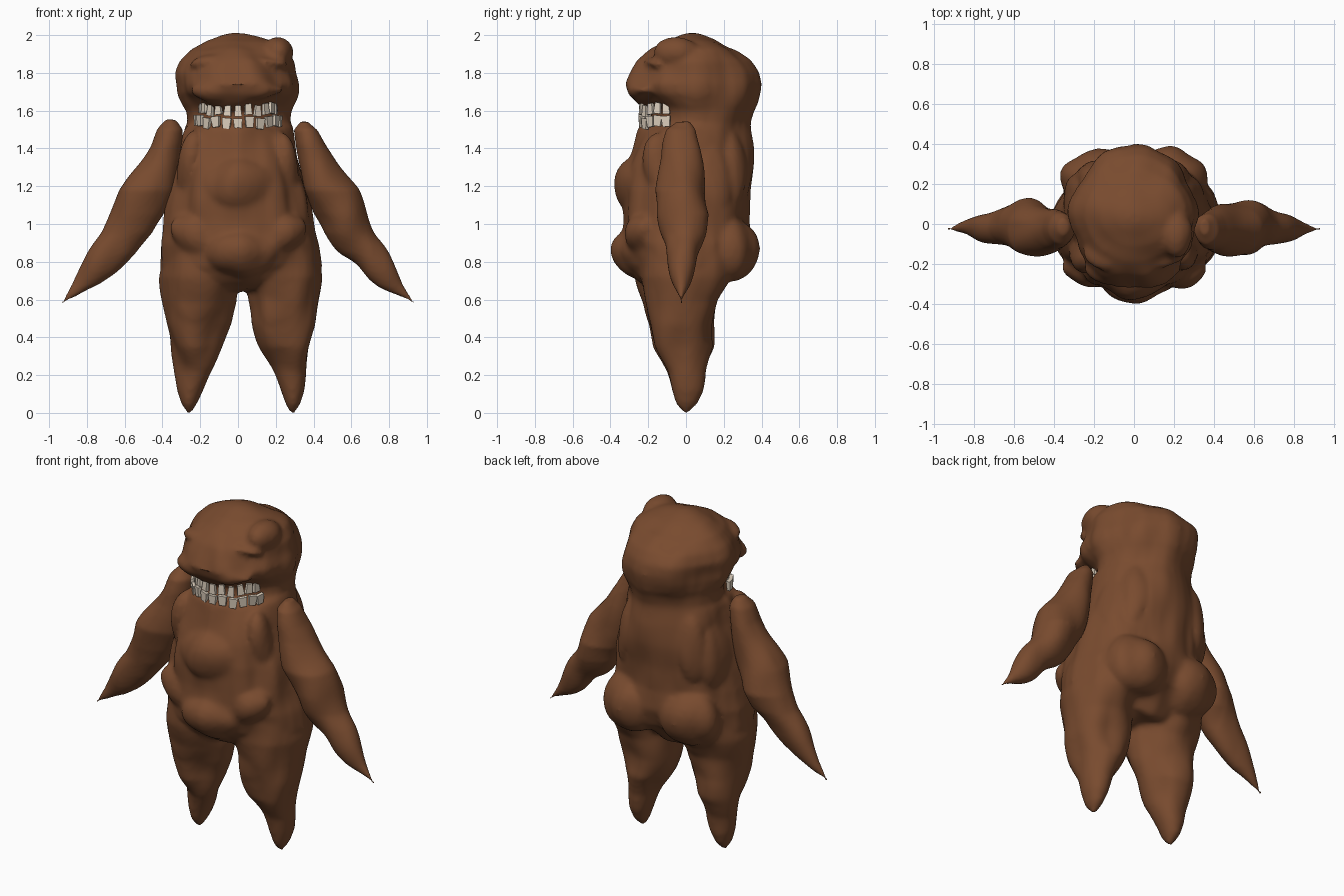
import bpy, bmesh, math
from mathutils import Matrix, Vector, noise

if "Cube" in bpy.data.objects:
    bpy.data.objects.remove(bpy.data.objects["Cube"], do_unlink=True)


def material(name, rgb):
    m = bpy.data.materials.new(name)
    m.use_nodes = True
    m.diffuse_color = (*rgb, 1)
    bsdf = m.node_tree.nodes["Principled BSDF"]
    bsdf.inputs["Base Color"].default_value = (*rgb, 1)
    bsdf.inputs["Roughness"].default_value = 0.8
    return m


brown = material("brown hide", (0.19, 0.07, 0.028))
ivory = material("ivory teeth", (0.74, 0.64, 0.52))


def loft(bm, rings, side=1, shift=0, n=28):
    """Closed skin through horizontal ovals (z, x0, x1, y0, y1)."""
    loops = []
    for z, x0, x1, y0, y1 in rings:
        cx, cy, rx, ry = (x0 + x1) / 2, (y0 + y1) / 2, (x1 - x0) / 2, (y1 - y0) / 2
        loops.append([bm.verts.new((shift + side * (cx + rx * math.cos(math.tau * i / n)),
                                    cy + ry * math.sin(math.tau * i / n), z)) for i in range(n)])
    faces = [bm.faces.new(loops[0]), bm.faces.new(loops[-1])]
    for a, b in zip(loops, loops[1:]):
        for i in range(n):
            j = (i + 1) % n
            faces.append(bm.faces.new((a[i], a[j], b[j], b[i])))
    bmesh.ops.recalc_face_normals(bm, faces=faces)


def blob(bm, place, size, tilt=0):
    """Ellipsoid lump, tilted about the front-back axis."""
    mat = Matrix.Translation(place) @ Matrix.Rotation(tilt, 4, 'Y') @ Matrix.Diagonal((*size, 1))
    bmesh.ops.create_icosphere(bm, subdivisions=3, radius=1, matrix=mat)


def add_object(name, mesh, mat):
    ob = bpy.data.objects.new(name, mesh)
    bpy.context.collection.objects.link(ob)
    mesh.materials.clear()
    mesh.materials.append(mat)
    return ob


def hide_skin(name, bm, voxel, rounds, lump):
    """Fuse the lumps into one skin, soften it and give it an uneven surface."""
    mesh = bpy.data.meshes.new(name)
    bm.to_mesh(mesh)
    bm.free()
    ob = add_object(name, mesh, brown)
    rm = ob.modifiers.new("fuse", 'REMESH')
    rm.mode, rm.voxel_size = 'VOXEL', voxel
    sm = ob.modifiers.new("soften", 'SMOOTH')
    sm.factor, sm.iterations = 0.5, rounds
    dg = bpy.context.evaluated_depsgraph_get()
    skin = bpy.data.meshes.new_from_object(ob.evaluated_get(dg))
    ob.modifiers.clear()
    ob.data = skin
    skin.materials.clear()
    skin.materials.append(brown)
    normals = [v.normal.copy() for v in skin.vertices]
    for v, nor in zip(skin.vertices, normals):
        p = Vector((v.co.x * 7, v.co.y * 7, v.co.z * 3.5))
        fade = min(1, v.co.z * 4, max(0, 2.05 - v.co.z) * 5)
        v.co += nor * lump * fade * noise.noise(p)
    for poly in skin.polygons:
        poly.use_smooth = True
    return ob


# Torso, neck with the mouth recess, and skull
body = bmesh.new()
loft(body, [
    (0.65, -0.32, 0.35, -0.17, 0.16), (0.70, -0.38, 0.41, -0.23, 0.21),
    (0.78, -0.405, 0.435, -0.31, 0.31), (0.90, -0.415, 0.435, -0.35, 0.345),
    (1.02, -0.40, 0.415, -0.34, 0.33), (1.18, -0.355, 0.37, -0.34, 0.34),
    (1.30, -0.33, 0.335, -0.32, 0.35), (1.42, -0.31, 0.31, -0.275, 0.35),
    (1.51, -0.285, 0.285, -0.24, 0.345), (1.535, -0.265, 0.27, -0.18, 0.345),
    (1.60, -0.27, 0.275, -0.18, 0.36), (1.635, -0.29, 0.29, -0.235, 0.375),
    (1.69, -0.31, 0.31, -0.31, 0.385), (1.74, -0.31, 0.31, -0.335, 0.39),
    (1.80, -0.315, 0.295, -0.29, 0.375), (1.86, -0.29, 0.29, -0.25, 0.335),
    (1.92, -0.245, 0.26, -0.185, 0.265), (1.97, -0.16, 0.18, -0.11, 0.17),
    (2.0, -0.08, 0.09, -0.03, 0.09), (2.01, -0.03, 0.04, 0.0, 0.06)])

# Tapering legs
for s in (1, -1):
    loft(body, [
        (0.0, 0.26, 0.285, -0.015, 0.015), (0.05, 0.235, 0.315, -0.055, 0.06),
        (0.12, 0.205, 0.335, -0.075, 0.085), (0.22, 0.16, 0.35, -0.10, 0.095),
        (0.35, 0.105, 0.37, -0.17, 0.15), (0.47, 0.06, 0.40, -0.19, 0.14),
        (0.60, 0.035, 0.415, -0.215, 0.165), (0.72, 0.03, 0.42, -0.25, 0.23),
        (0.85, 0.06, 0.40, -0.26, 0.27)], s, 0.015)

# Mirrored lumps: place, size, tilt
for place, size, tilt in [
        ((0.18, 0.21, 0.87), (0.19, 0.165, 0.18), 0),          # rump
        ((0.20, 0.235, 1.30), (0.08, 0.08, 0.22), -0.1),       # back fold
        ((0.27, 0.11, 1.22), (0.08, 0.13, 0.24), -0.1),        # flank fold
        ((0.25, -0.14, 1.32), (0.065, 0.09, 0.18), -0.15),     # chest fold
        ((0.19, -0.22, 0.93), (0.19, 0.10, 0.11), -0.45),      # belly apron
        ((0.22, -0.15, 0.60), (0.11, 0.06, 0.17), 0),          # thigh
        ((0.15, -0.145, 1.86), (0.11, 0.08, 0.035), 0.15),     # brow
        ((0.12, -0.21, 1.71), (0.13, 0.10, 0.06), 0)]:         # muzzle
    for s in (1, -1):
        blob(body, (s * place[0], *place[1:]), size, s * tilt)

# Single lumps: belly, chest, crown knob
blob(body, (0.02, -0.26, 0.86), (0.20, 0.135, 0.13))
blob(body, (0.0, -0.25, 1.20), (0.19, 0.12, 0.17))
blob(body, (0.21, -0.05, 1.91), (0.08, 0.12, 0.08))
hide_skin("body", body, 0.015, 6, 0.03)

# Arms hanging outward to a point
for s, name in ((1, "left_arm"), (-1, "right_arm")):
    arm = bmesh.new()
    loft(arm, [
        (1.545, 0.33, 0.375, -0.05, 0.02), (1.50, 0.295, 0.425, -0.10, 0.05),
        (1.42, 0.30, 0.465, -0.12, 0.065), (1.34, 0.31, 0.52, -0.13, 0.075),
        (1.18, 0.345, 0.635, -0.165, 0.10), (1.05, 0.395, 0.69, -0.15, 0.125),
        (0.95, 0.45, 0.73, -0.13, 0.105), (0.84, 0.545, 0.795, -0.105, 0.065),
        (0.75, 0.65, 0.845, -0.08, 0.035), (0.68, 0.745, 0.88, -0.06, 0.015),
        (0.62, 0.85, 0.92, -0.045, -0.005), (0.575, 0.925, 0.945, -0.03, -0.02)], s)
    hide_skin(name, arm, 0.011, 3, 0.02)

# Two rows of teeth around the mouth: bottom z, top z, arc half width, tooth width, gum side
for name, low, high, reach, wide, gum in (("upper_teeth", 1.572, 1.63, 0.20, 0.04, 1),
                                          ("lower_teeth", 1.505, 1.562, 0.225, 0.05, -1)):
    bm = bmesh.new()
    count = 11
    for i in range(count):
        t = math.radians(-78 + 156 * i / (count - 1))
        lift = 0.006 * math.sin(i * 2.4) + 0.02 * (1 - math.cos(t))
        spot = Vector((reach * math.sin(t), -0.07 - 0.17 * math.cos(t), (low + high) / 2 + lift))
        turn = Matrix.Rotation(t, 4, 'Z') @ Matrix.Rotation(0.12 * math.sin(i * 3.7), 4, 'Y')
        size = Matrix.Diagonal((wide, 0.022, high - low, 1))
        made = bmesh.ops.create_cube(bm, size=1, matrix=Matrix.Translation(spot) @ turn @ size)
        # Narrow each tooth toward the gum
        for v in made["verts"]:
            if (v.co.z - spot.z) * gum > 0:
                v.co.xy = v.co.xy.lerp(spot.xy, 0.25)
    mesh = bpy.data.meshes.new(name)
    bm.to_mesh(mesh)
    bm.free()
    add_object(name, mesh, ivory)
